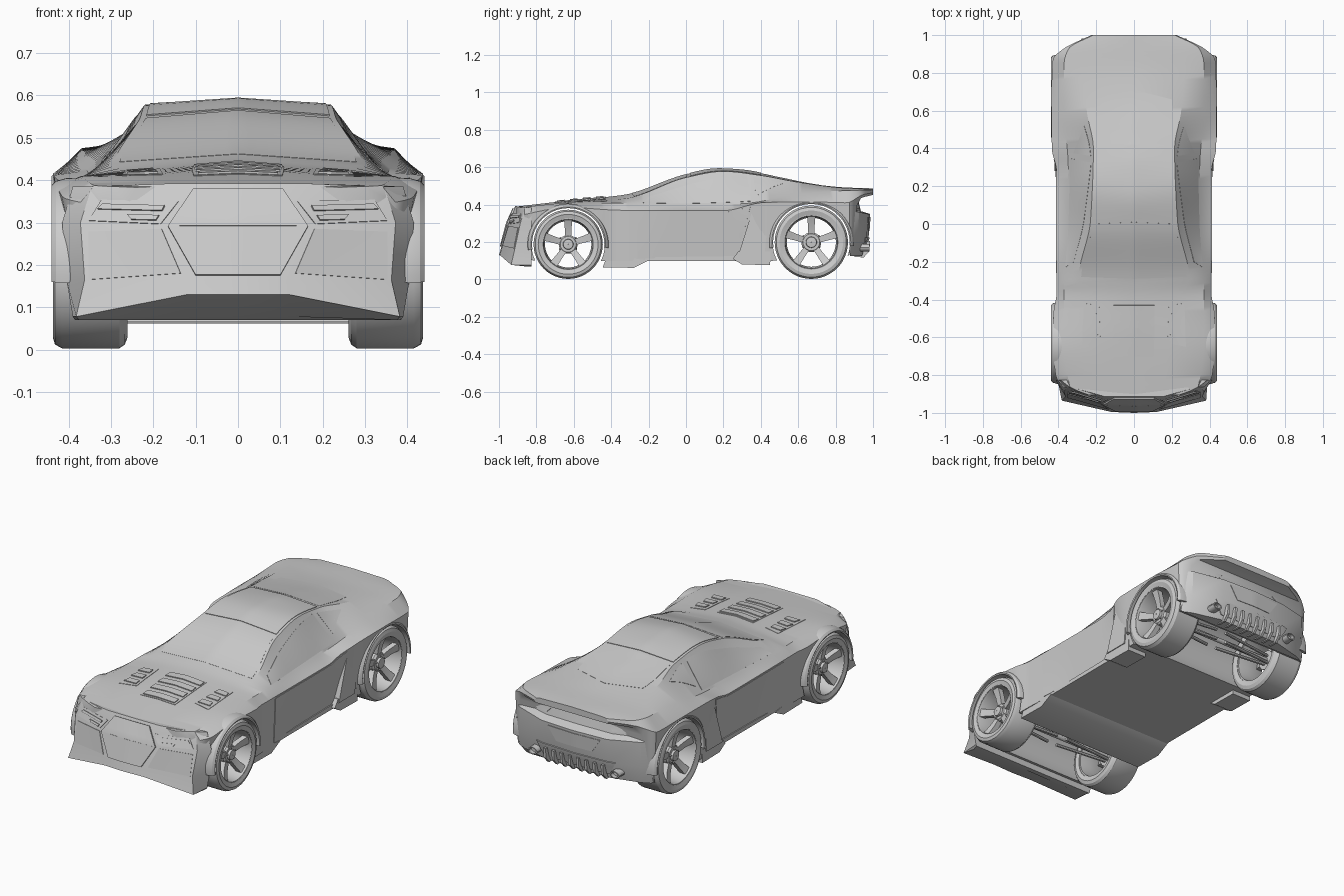
import bpy, bmesh
from math import sin, cos, pi, radians
from mathutils import Vector

if "Cube" in bpy.data.objects:
    bpy.data.objects.remove(bpy.data.objects["Cube"])

def link(name, bm):
    me = bpy.data.meshes.new(name)
    bm.to_mesh(me)
    bm.free()
    ob = bpy.data.objects.new(name, me)
    bpy.context.collection.objects.link(ob)
    return ob

def smooth(ob, angle=28):
    bpy.ops.object.select_all(action='DESELECT')
    bpy.context.view_layer.objects.active = ob
    ob.select_set(True)
    for mod in ob.modifiers[:]:
        bpy.ops.object.modifier_apply(modifier=mod.name)
    bpy.ops.object.shade_smooth_by_angle(angle=radians(angle))

def loft(name, rings, closed=False):
    bm = bmesh.new()
    vs = [[bm.verts.new(p) for p in r] for r in rings]
    n = len(vs[0])
    for a, b in zip(vs, vs[1:] + (vs[:1] if closed else [])):
        for i in range(n):
            bm.faces.new((a[i], a[(i + 1) % n], b[(i + 1) % n], b[i]))
    if not closed:
        bm.faces.new(vs[0])
        bm.faces.new(vs[-1])
    bmesh.ops.recalc_face_normals(bm, faces=bm.faces[:])
    ob = link(name, bm)
    smooth(ob)
    return ob

def lathe(name, prof, cy, cz, a0=0, a1=360, n=48, side=1):
    full = a1 - a0 == 360
    angs = [radians(a0 + (a1 - a0) * i / n) for i in range(n if full else n + 1)]
    return loft(name, [[(side * x, cy + r * cos(a), cz + r * sin(a)) for x, r in prof] for a in angs], full)

def prism(name, yz, x0, x1):
    return loft(name, [[(x, y, z) for y, z in yz] for x in (x0, x1)])

def rod(name, p, q, r, n=12):
    p, q = Vector(p), Vector(q)
    rot = (q - p).to_track_quat('Z', 'Y')
    return loft(name, [[c + rot @ Vector((r * cos(2 * pi * i / n), r * sin(2 * pi * i / n), 0))
                        for i in range(n)] for c in (p, q)])

def curve(*pts):
    """Monotone cubic through (y, value) points."""
    d = [(b[1] - a[1]) / (b[0] - a[0]) for a, b in zip(pts, pts[1:])]
    m = [d[0]] + [2 * p * q / (p + q) if p * q > 0 else 0 for p, q in zip(d, d[1:])] + [d[-1]]
    def f(y):
        i = 0
        while i < len(d) - 1 and y > pts[i + 1][0]:
            i += 1
        h = pts[i + 1][0] - pts[i][0]
        t = (y - pts[i][0]) / h
        return (pts[i][1] * (1 + 2 * t) * (1 - t) ** 2 + pts[i + 1][1] * t * t * (3 - 2 * t)
                + h * t * (1 - t) * (m[i] * (1 - t) - m[i + 1] * t))
    return f

def patch(name, surf, quad, h=.006, inset=0, n=6):
    """Mirrored thin panel lying on a surface, optionally with a raised rim."""
    a, b, c, d = map(Vector, quad)
    bm = bmesh.new()
    for s in (1, -1):
        g = [[bm.verts.new(surf(*a.lerp(b, i / n).lerp(d.lerp(c, i / n), j / n))) for i in range(n + 1)]
             for j in range(n + 1)]
        for row in g:
            for v in row:
                v.co.x *= s
        for j in range(n):
            for i in range(n):
                bm.faces.new((g[j][i], g[j][i + 1], g[j + 1][i + 1], g[j + 1][i]))
    bmesh.ops.remove_doubles(bm, verts=bm.verts[:], dist=.0004)
    for f in bm.faces:
        f.normal_update()
        m = f.calc_center_median()
        if f.normal.dot(m - Vector((0, .8 * m.y, .25))) < 0:
            f.normal_flip()
    bm.normal_update()
    for v, nor in [(v, v.normal.copy()) for v in bm.verts]:
        v.co += nor * h
    if inset:
        bmesh.ops.inset_region(bm, faces=bm.faces[:], thickness=inset, depth=-h * .65, use_even_offset=True)
    ob = link(name, bm)
    mod = ob.modifiers.new("thickness", 'SOLIDIFY')
    mod.thickness, mod.offset = h * 1.1, -1
    smooth(ob, 22)

# Body lines along the length: centre, roof edge, shoulder, widest line, sill
zc = curve((-.905, .39), (-.6, .425), (-.33, .453), (0, .562), (.17, .592), (.3, .585), (.5, .546), (.7, .507), (.85, .492), (1, .487))
x1 = curve((-.905, .15), (-.6, .185), (-.38, .205), (-.3, .295), (.02, .23), (.4, .215), (.6, .25), (.9, .27), (1, .19))
z1 = curve((-.905, .387), (-.6, .415), (-.33, .432), (0, .545), (.2, .578), (.4, .556), (.6, .52), (.85, .489), (1, .483))
x2 = curve((-.905, .24), (-.86, .34), (-.6, .37), (-.3, .37), (0, .353), (.3, .348), (.6, .37), (.85, .37), (.93, .345), (1, .215))
z2 = curve((-.905, .383), (-.6, .41), (-.3, .408), (0, .397), (.3, .405), (.6, .455), (.8, .473), (1, .479))
x3 = curve((-.905, .26), (-.86, .375), (-.8, .415), (-.63, .428), (-.46, .425), (-.37, .41), (.28, .41), (.4, .435), (.67, .437), (.87, .43), (.93, .37), (1, .225))
z3 = curve((-.905, .34), (-.63, .385), (-.35, .37), (.2, .368), (.42, .412), (.67, .415), (.86, .41), (.95, .455), (1, .463))
x4 = curve((-.905, .25), (-.84, .36), (-.42, .405), (0, .385), (.3, .385), (.45, .41), (.87, .415), (.93, .35), (1, .215))
z4 = curve((-.905, .14), (-.8, .1), (.46, .1), (.875, .13), (.925, .43), (1, .452))

def section(y):
    return [Vector((x, y, z)) for x, z in ((0, zc(y)), (x1(y), z1(y)), (x2(y), z2(y)), (x3(y), z3(y)), (x4(y), z4(y)))]

def skin(y, t):
    s, i = section(y), min(int(t), 3)
    return s[i].lerp(s[i + 1], t - i)

def mirrored(half):
    return half + [Vector((-p.x, p.y, p.z)) for p in reversed(half) if p.x > 1e-6]

body = loft("body_shell", [mirrored(section(-.905 + 1.905 * i / 90)) for i in range(91)])

# Wheel wells cut right through the body
WHEELS = (("front", -.63, .188, .185), ("rear", .67, .199, .196))
for end, cy, cz, R in WHEELS:
    cutter = rod("well_cutter", (-.6, cy, cz), (.6, cy, cz), R + .011, 64)
    cutter.hide_render = True
    mod = body.modifiers.new("well", 'BOOLEAN')
    mod.operation, mod.object, mod.solver = 'DIFFERENCE', cutter, 'EXACT'
    smooth(body)
    bpy.data.objects.remove(cutter)

# Nose and tail fascias: rows of z, corner z, then plan points centre / mid / corner
NOSE = ((.392, .385, -.913, .16, -.912, .345, -.86), (.3, .3, -.955, .17, -.948, .372, -.886),
        (.165, .165, -.99, .12, -.986, .362, -.915), (.13, .078, -1, .12, -.995, .382, -.935),
        (.078, .07, -.86, .12, -.86, .375, -.86))
TAIL = ((.445, .445, .915, .2, .91, .335, .885), (.365, .372, .935, .2, .93, .36, .895),
        (.35, .36, .985, .2, .975, .37, .925), (.22, .22, .976, .2, .966, .372, .92), (.125, .125, .945, .2, .94, .355, .9))

def fascia(name, rows, xb, yb):
    loft(name, [mirrored([Vector((0, y0, z)), Vector((xm, ym, z)), Vector((xc, yc, zk)), Vector((b, yb, zk))])
                for (z, zk, y0, xm, ym, xc, yc), b in zip(rows, xb)])

def on(rows):
    def surf(x, z):
        i = 0
        while i < len(rows) - 2 and z < rows[i + 1][0]:
            i += 1
        a, b = rows[i], rows[i + 1]
        t = (z - a[0]) / (b[0] - a[0])
        y0, xm, ym, xc, yc = (p + (q - p) * t for p, q in zip(a[2:], b[2:]))
        y = y0 + (ym - y0) * x / xm if x < xm else ym + (yc - ym) * (x - xm) / (xc - xm)
        return Vector((x, y, z))
    return surf

fascia("front_bumper", NOSE, (.39, .415, .405, .39, .385), -.825)
fascia("rear_bumper", TAIL, (.39, .405, .418, .42, .405), .876)
nose, tail = on(NOSE), on(TAIL)

# Front face: centre shield, headlights, side grilles
patch("shield_upper", nose, ((0, .378), (.105, .378), (.165, .29), (0, .29)), .008)
patch("shield_lower", nose, ((0, .29), (.165, .29), (.1, .175), (0, .175)), .008)
patch("headlight_frame", nose, ((.14, .35), (.322, .353), (.352, .304), (.182, .296)), .008, .005)
patch("headlight_upper_strip", nose, ((.172, .338), (.318, .342), (.33, .33), (.178, .326)), .008, n=3)
patch("headlight_lower_strip", nose, ((.185, .315), (.26, .317), (.25, .305), (.192, .304)), .008, n=3)
patch("side_grille", nose, ((.18, .285), (.352, .278), (.352, .165), (.135, .18)), .008, .006)

# Rear face: tail lights, plate recess, diffuser fins, exhausts
patch("tail_light", tail, ((.17, .41), (.325, .437), (.335, .38), (.2, .378)), .01, .006)
patch("plate_recess", tail, ((0, .335), (.16, .335), (.11, .26), (0, .26)), .008, .007)
patch("rear_vent_panel", tail, ((0, .225), (.24, .225), (.2, .15), (0, .15)), .005)
for i in range(8):
    x = -.175 + .05 * i
    prism("diffuser_fin", ((.9, .2), (.985, .205), (.98, .15), (.95, .118), (.9, .12)), x - .007, x + .007)
for s in (1, -1):
    loft("exhaust", [[(s * .25 + r * 1.4 * cos(a), y, .17 + r * sin(a)) for a in (2 * pi * k / 16 for k in range(16))]
                     for y, r in ((.9, .02), (.982, .02), (.982, .015), (.96, .015))])

# Glass, door and roof panels
patch("windshield", skin, ((-.29, 0), (-.28, .95), (.0, .94), (.01, 0)), .003, .004, 10)
patch("roof_panel", skin, ((.025, 0), (.025, .94), (.4, .94), (.4, 0)), .003, 0, 10)
patch("rear_window", skin, ((.42, 0), (.42, .94), (.66, .78), (.71, 0)), .003, .004, 10)
patch("side_window", skin, ((-.2, 1.42), (.325, 1.08), (.348, 1.94), (-.23, 1.94)), .004, .004, 10)
patch("quarter_window", skin, ((.36, 1.1), (.52, 1.22), (.51, 1.28), (.375, 1.78)), .004, .004, 4)
patch("door", skin, ((-.26, 3.03), (.345, 3.03), (.268, 3.95), (-.26, 3.95)), .003, 0, 10)

# Hood vents
patch("hood_vent_frame", skin, ((-.7, 0), (-.7, .6), (-.43, .55), (-.43, 0)), .006, .005, 6)
for y in (-.67, -.6, -.53, -.46):
    patch("hood_louver", skin, ((y - .02, 0), (y - .02, .54), (y + .02, .52), (y + .02, 0)), .007, 0, 3)
patch("side_vent_frame", skin, ((-.63, .97), (-.65, 1.5), (-.42, 1.4), (-.43, .93)), .006, .005, 6)
for y in (-.6, -.535, -.47):
    patch("side_louver", skin, ((y - .018, 1.03), (y - .018, 1.42), (y + .018, 1.36), (y + .018, 1.03)), .007, 0, 3)

# Underbody and side skirts
prism("front_underfloor", ((-.445, .065), (-.28, .062), (-.2, .102), (-.42, .13)), -.4, .4)
for s in (1, -1):
    prism("rear_skirt", ((.25, .11), (.3, .08), (.45, .077), (.452, .15), (.28, .15)), s * .3, s * .415)
    prism("side_sill", ((-.3, .1), (.28, .1), (.28, .125), (-.3, .118)), s * .34, s * .396)
    prism("rear_intake", ((.28, .13), (.42, .13), (.445, .38), (.36, .385)), s * .37, s * .42)

# Wheels, fender arches and suspension
TYRE = ((.43, .138), (.437, .16), (.432, .176), (.415, .185), (.28, .185), (.267, .176), (.261, .16), (.267, .138))
RIM = ((.428, .141), (.43, .134), (.418, .13), (.33, .124), (.27, .13), (.27, .141))
HUB = ((.34, .002), (.34, .05), (.385, .05), (.395, .042), (.395, .028), (.408, .026), (.41, .002))
ARCH = ((.35, .2), (.37, .216), (.405, .217), (.43, .21), (.44, .2), (.437, .193), (.35, .195))
for end, cy, cz, R in WHEELS:
    k = R / .185
    for s in (1, -1):
        for part, prof in (("tyre", TYRE), ("rim", RIM), ("hub", HUB)):
            lathe(f"{end}_{part}", [(x, r * k) for x, r in prof], cy, cz, side=s)
        lathe(f"{end}_fender_arch", [(x, r + R - .185) for x, r in ARCH], cy, cz, -5, 188, 40, s)
        for i in range(5):
            a = pi / 2 + i * 2 * pi / 5
            u, w = Vector((0, cos(a), sin(a))), Vector((0, -sin(a), cos(a)))
            c = Vector((0, cy, cz))
            loft(f"{end}_spoke", [[c + u * r * k + w * e * b + Vector((s * x, 0, 0)) for e, x in
                                   ((-1, xa), (1, xa), (1, xa - .03), (-1, xa - .03))]
                                  for r, b, xa in ((.04, .016, .392), (.085, .018, .402), (.13, .022, .42))])
            p = c + u * .034
            rod("lug_nut", p + Vector((s * .385, 0, 0)), p + Vector((s * .402, 0, 0)), .005, 6)
        for dy in (-.04, .04):
            rod(f"{end}_wishbone", (s * .03, cy + dy, cz - .025), (s * .345, cy + dy * .3, cz - .02), .009, 8)
            rod(f"{end}_upper_arm", (s * .03, cy + dy, cz + .03), (s * .345, cy + dy * .3, cz + .02), .008, 8)
    rod(f"{end}_axle", (-.36, cy, cz), (.36, cy, cz), .013)
